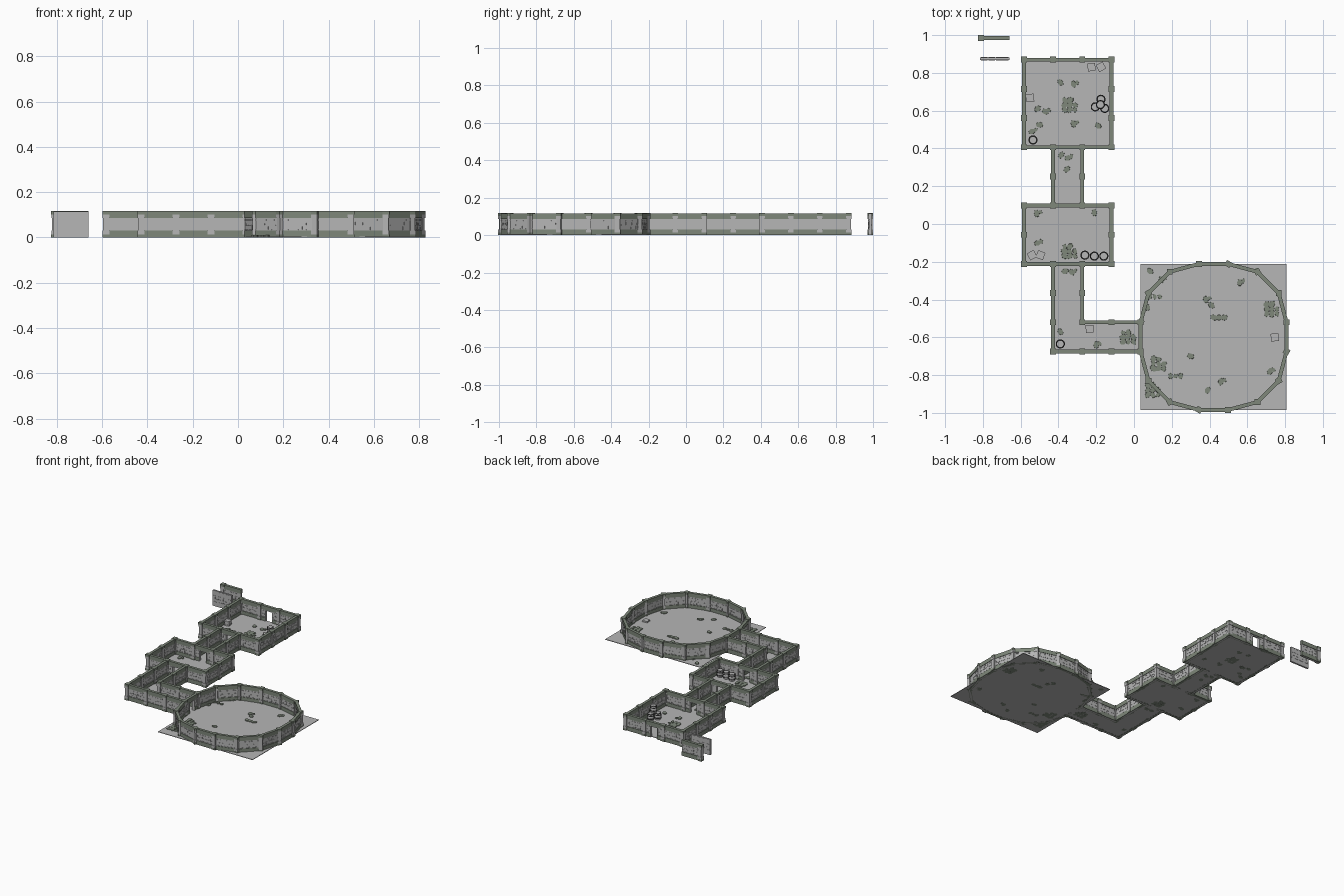
import bpy, bmesh, math, random
from mathutils import Matrix, Vector

random.seed(4)
cube = bpy.data.objects.get("Cube")
if cube:
    bpy.data.objects.remove(cube)


def material(name, r, g, b):
    m = bpy.data.materials.new(name)
    m.use_nodes = True
    m.diffuse_color = (r, g, b, 1)
    m.node_tree.nodes["Principled BSDF"].inputs["Base Color"].default_value = (r, g, b, 1)
    return m


STONE = material("stone grey", 0.465, 0.465, 0.465)
MOSS = material("moss green", 0.21, 0.245, 0.195)
DARK = material("dark iron", 0.05, 0.05, 0.05)
parts = {}


def part(name, mat):
    """One growing mesh per named part."""
    if name not in parts:
        parts[name] = (bmesh.new(), mat)
    return parts[name][0]


def box(name, mat, frame, centre, size):
    m = frame @ Matrix.Translation(centre) @ Matrix.Diagonal((*size, 1))
    bmesh.ops.create_cube(part(name, mat), size=1, matrix=m)


def drum(name, mat, frame, z0, z1, r0, r1, sides=14):
    m = frame @ Matrix.Translation((0, 0, (z0 + z1) / 2))
    bmesh.ops.create_cone(part(name, mat), cap_ends=True, segments=sides,
                          radius1=r0, radius2=r1, depth=z1 - z0, matrix=m)


def place(x, y, turn=0):
    return Matrix.Translation((x, y, 0)) @ Matrix.Rotation(turn, 4, "Z")


# Shared grid: one wall panel per cell side
U = 0.1545
TALL = 0.115
DOOR_W, DOOR_H = 0.06, 0.08


def grid(i, j):
    return Vector((-0.583 + i * U, 0.87 - j * U))


def wall(a, b, door=False, mossy=True):
    d = b - a
    n = d.length
    f = place(*((a + b) / 2), math.atan2(d.y, d.x))
    side = (n - DOOR_W) / 2
    spans = [(-n / 2, side), (n / 2 - side, side)] if door else [(-n / 2, n)]
    for x, w in spans:
        mid = x + w / 2
        box("wall_panels", STONE, f, (mid, 0, TALL / 2), (w, 0.013, TALL))
        if mossy:
            box("wall_moss_base", MOSS, f, (mid, 0, 0.015), (w, 0.02, 0.03))
        # Broken brick courses, showing on both faces
        for row, z in enumerate((0.034, 0.054, 0.077)):
            p = x + 0.014 * (row % 2) + 0.006
            while p < x + w - 0.012:
                q = min(p + random.uniform(0.018, 0.034), x + w - 0.004)
                box("wall_brick_courses", STONE, f, ((p + q) / 2, 0, z), (q - p, 0.0165, 0.0035))
                if row < 2:
                    h = random.uniform(0.008, 0.016)
                    box("wall_brick_courses", STONE, f, (p, 0, z + h / 2), (0.0032, 0.016, h))
                p = q + random.uniform(0.006, 0.02)
    if door:
        z = (DOOR_H + TALL) / 2
        box("door_lintels", STONE, f, (0, 0, z), (DOOR_W, 0.013, TALL - DOOR_H))
        for s in (-1, 1):
            box("door_frames", STONE, f, (s * DOOR_W / 2, 0, DOOR_H / 2), (0.006, 0.018, DOOR_H))
    if mossy:
        box("wall_moss_cap", MOSS, f, (0, 0, 0.1015), (n, 0.02, 0.029))
    else:
        box("wall_brick_courses", STONE, f, (0.02, 0, 0.109), (n * 0.6, 0.0155, 0.003))


def post(x, y, turn):
    f = place(x, y, turn)
    box("post_shafts", STONE, f, (0, 0, 0.058), (0.025, 0.025, 0.1))
    for z in (0.022, 0.094):
        box("post_blocks", STONE, f, (0, 0, z), (0.03, 0.03, 0.017))
    box("post_moss", MOSS, f, (0, 0, 0.11), (0.031, 0.031, 0.016))
    box("post_moss", MOSS, f, (0, 0, 0.007), (0.031, 0.031, 0.014))


posts = {}
walls = {}


def mark(a, b, turn=0):
    for p in (a, b):
        posts.setdefault((round(p.x, 2), round(p.y, 2)), (p, turn))
    m = (a + b) / 2
    walls.setdefault((round(m.x, 2), round(m.y, 2)), (a, b))


# Rooms and corridors as runs of grid corners
runs = [
    [(0, 0), (3, 0), (3, 3), (0, 3), (0, 0)],
    [(0, 5), (3, 5), (3, 7), (0, 7), (0, 5)],
    [(1, 3), (1, 5)], [(2, 3), (2, 5)],
    [(1, 7), (1, 10), (4, 10)], [(2, 7), (2, 9), (4, 9)],
]
for run in runs:
    for (i, j), (k, l) in zip(run, run[1:]):
        steps = max(abs(k - i), abs(l - j))
        for s in range(steps):
            at = [grid(i + (k - i) * t / steps, j + (l - j) * t / steps) for t in (s, s + 1)]
            mark(*at)

# Round hall: four straight sides joined by three-panel arcs
hall = grid(6.5, 9.5)
ring = []
for quarter in range(4):
    for step in range(4):
        a = math.radians(step * 30)
        v = Vector((U / 2 + 2 * U * math.cos(a), U / 2 + 2 * U * math.sin(a)))
        v.rotate(Matrix.Rotation(quarter * math.pi / 2, 2))
        ring.append((hall + v, a))
for (a, turn), (b, _) in zip(ring, ring[1:] + ring[:1]):
    mark(a, b, turn)

doors = [(grid(1.5, j)) for j in (0, 3, 5, 7)] + [grid(4, 9.5)]
for a, b in walls.values():
    wall(a, b, door=any(((a + b) / 2 - d).length < 0.02 for d in doors))
for p, turn in posts.values():
    post(p.x, p.y, turn)

# Two spare panels standing apart
wall(Vector((-0.812, 0.985)), Vector((-0.66, 0.985)))
post(-0.81, 0.985, 0)
wall(Vector((-0.815, 0.875)), Vector((-0.66, 0.875)), mossy=False)

# Floors
for i, j, k, l in [(0, 0, 3, 3), (1, 3, 2, 5), (0, 5, 3, 7), (1, 7, 2, 10), (2, 9, 4, 10), (4, 7, 9, 12)]:
    a, b = grid(i, j), grid(k, l)
    if k == 9:
        half = Vector((2.5 * U, -2.5 * U))
        a, b = hall - half, hall + half
    c = (a + b) / 2
    box("floor", STONE, Matrix(), (c.x, c.y, 0.003), (b.x - a.x, a.y - b.y, 0.004))


# Mossy floor stones, single or in clusters
def stone(x, y, r):
    f = place(x, y, random.uniform(0, 6)) @ Matrix.Diagonal((1.15, 0.85, 1, 1))
    drum("floor_moss_stones", MOSS, f, 0.0006, 0.01, r, r * 0.93, random.randint(6, 8))


singles = [(-.39, .75), (-.32, .74), (-.51, .61), (-.47, .595), (-.5, .525), (-.32, .53), (-.19, .52),
           (-.54, .49), (-.385, .365), (-.35, .35), (-.355, .29), (-.515, .055), (-.21, .06),
           (-.51, -.1), (-.365, -.25), (-.33, -.255), (-.39, -.57), (-.2, -.64), (.085, -.25),
           (.145, -.295), (.07, -.44), (.38, -.4), (.41, -.43), (.56, -.31), (.65, -.25), (.72, -.78),
           (.3, -.7), (.46, -.835), (.39, -.88)]
clusters = [(-.34, .63), (-.34, -.145), (-.03, -.6), (.73, -.45), (.13, -.74), (.1, -.88),
            (.22, -.78), (.45, -.47), (.11, -.36)]
for n, (x, y) in enumerate(singles):
    stone(x, y, 0.018)
    if n % 2:
        stone(x + 0.018, y + 0.008, 0.012)
for n, (x, y) in enumerate(clusters):
    for t in range(8 if n < 6 else 3):
        stone(x + (t % 3 - 1) * 0.027, y + (t // 3 - 1) * 0.025, random.uniform(0.013, 0.02))

# Barrels with dark hoops and rims
for x, y, z in [(-.535, .445, 0), (-.175, .66, 0), (-.205, .62, 0), (-.155, .612, 0), (-.178, .632, .05),
                (-.26, -.165, 0), (-.21, -.17, 0), (-.16, -.17, 0), (-.39, -.635, 0)]:
    f = Matrix.Translation((x, y, z + 0.004))
    drum("barrel_staves", STONE, f, 0, 0.024, 0.019, 0.023)
    drum("barrel_staves", STONE, f, 0.024, 0.047, 0.023, 0.019)
    for h in (0.012, 0.034):
        drum("barrel_hoops", DARK, f, h, h + 0.004, 0.0245, 0.0245)
    drum("barrel_hoops", DARK, f, 0.045, 0.049, 0.022, 0.022)
    drum("barrel_lids", STONE, f, 0.045, 0.05, 0.017, 0.017)

# Crates with edge bands, one of them low
for x, y, turn, tall in [(-.225, .83, .1, 1), (-.175, .832, .5, 1), (-.55, .668, .1, 1), (-.54, -.165, .5, 1),
                         (-.495, -.165, 1.2, 1), (-.235, -.555, .05, 1), (.745, -.6, .1, .4)]:
    f = place(x, y, turn) @ Matrix.Diagonal((1, 1, tall, 1))
    box("crates", STONE, f, (0, 0, 0.022), (0.036, 0.036, 0.036))
    for h in (0.013, 0.036):
        box("crate_bands", STONE, f, (0, 0, h), (0.041, 0.041, 0.004))

for name, (bm, mat) in parts.items():
    mesh = bpy.data.meshes.new(name)
    bm.to_mesh(mesh)
    bm.free()
    mesh.materials.append(mat)
    bpy.context.collection.objects.link(bpy.data.objects.new(name, mesh))
